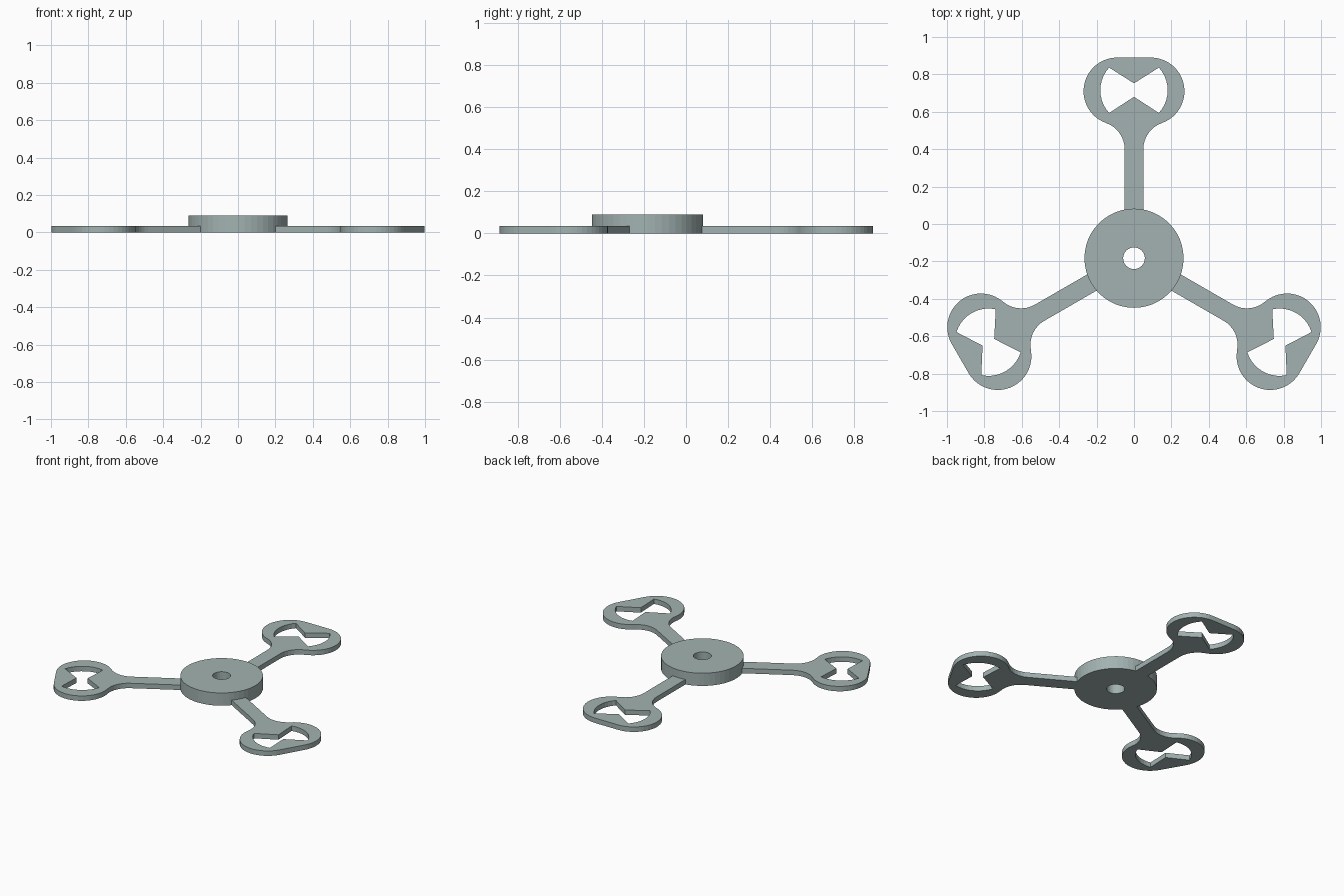
import bpy, bmesh
from math import pi, sin, cos, atan2
from mathutils import Matrix

cube = bpy.data.objects.get("Cube")
if cube:
    bpy.data.objects.remove(cube)

HUB_Y = -0.183

# Single grey-green material
grey = bpy.data.materials.new("grey_green")
grey.use_nodes = True
colour = (0.36, 0.45, 0.44, 1)
grey.diffuse_color = colour
grey.node_tree.nodes["Principled BSDF"].inputs["Base Color"].default_value = colour


def arc(cx, cy, r, a0, a1, n):
    return [(cx + r * cos(a0 + (a1 - a0) * i / n),
             cy + r * sin(a0 + (a1 - a0) * i / n)) for i in range(n + 1)]


def mirrored(points):
    """Close a right-hand profile with its reflection across x = 0."""
    return points + [(-x, y) for x, y in reversed(points) if abs(x) > 1e-6]


def plate(name, loops, height, matrix):
    """Extrude an outline with holes into a flat plate."""
    bm = bmesh.new()
    edges = []
    for loop in loops:
        verts = [bm.verts.new((x, y, 0)) for x, y in loop]
        edges += [bm.edges.new((v, verts[i - 1])) for i, v in enumerate(verts)]
    bmesh.ops.triangle_fill(bm, edges=edges, use_beauty=True, normal=(0, 0, 1))
    top = bmesh.ops.extrude_face_region(bm, geom=bm.faces[:])["geom"]
    bmesh.ops.translate(bm, vec=(0, 0, height),
                        verts=[g for g in top if isinstance(g, bmesh.types.BMVert)])
    bmesh.ops.recalc_face_normals(bm, faces=bm.faces[:])
    mesh = bpy.data.meshes.new(name)
    bm.to_mesh(mesh)
    bm.free()
    mesh.materials.append(grey)
    obj = bpy.data.objects.new(name, mesh)
    obj.matrix_world = matrix
    bpy.context.collection.objects.link(obj)
    return obj


centre = Matrix.Translation((0, HUB_Y, 0))

# Hub disc with a centre hole
plate("hub", [arc(0, 0, 0.265, 0, 2 * pi, 48)[:-1],
              arc(0, 0, 0.058, 0, 2 * pi, 32)[:-1]], 0.09, centre)

# Arm outline: straight bar, concave fillet, rounded head with a flat tip
half, lobe_x, lobe_y, lobe_r = 0.05, 0.09, 0.893, 0.18
fillet_x, fillet_y, fillet_r = 0.198, 0.583, 0.148
meet = atan2(lobe_y - fillet_y, lobe_x - fillet_x)
outline = mirrored([(half, 0.258)]
                   + arc(fillet_x, fillet_y, fillet_r, pi, meet, 8)
                   + arc(lobe_x, lobe_y, lobe_r, meet - pi, pi / 2, 20)[1:])

# Round window pinched by two pointed teeth
spread = 0.74
window = mirrored([(0, 0.863)]
                  + arc(0, 0.898, 0.18, -spread, spread, 10)
                  + [(0, 0.935)])

# Three arms around the hub
for i, name in enumerate(("back_arm", "right_arm", "left_arm")):
    plate(name, [outline, window], 0.035,
          centre @ Matrix.Rotation(i * 2 * pi / 3, 4, "Z"))
